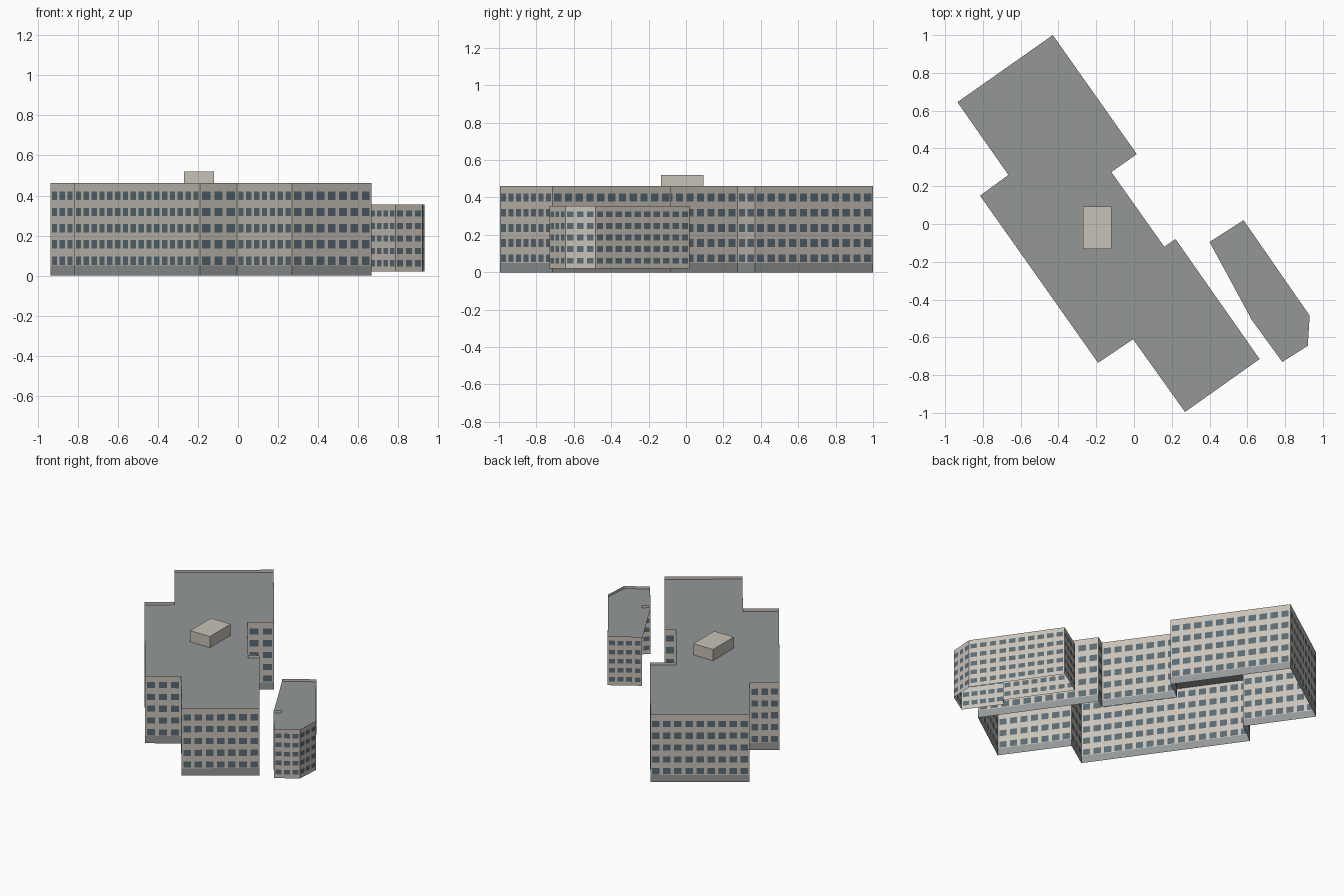
import bpy
import bmesh
from mathutils import Vector

cube = bpy.data.objects.get("Cube")
if cube:
    bpy.data.objects.remove(cube, do_unlink=True)


def srgb(r, g, b):
    return tuple((c / 255) ** 2.2 for c in (r, g, b)) + (1.0,)


def material(name, colour):
    mat = bpy.data.materials.new(name)
    mat.use_nodes = True
    mat.diffuse_color = colour
    bsdf = next(n for n in mat.node_tree.nodes if n.type == 'BSDF_PRINCIPLED')
    bsdf.inputs["Base Color"].default_value = colour
    bsdf.inputs["Roughness"].default_value = 0.8
    return mat


WALL, GLASS, GREY = 0, 1, 2
MATS = [material("warm_wall", srgb(199, 193, 182)),
        material("blue_grey_glass", srgb(88, 106, 116)),
        material("roof_grey", srgb(147, 150, 150))]


def finish(name, bm):
    bmesh.ops.remove_doubles(bm, verts=bm.verts, dist=0.0001)
    mesh = bpy.data.meshes.new(name)
    bm.to_mesh(mesh)
    bm.free()
    for mat in MATS:
        mesh.materials.append(mat)
    obj = bpy.data.objects.new(name, mesh)
    bpy.context.collection.objects.link(obj)
    return obj


def walls(name, outline, bottom, top, plinth, rows, row_height, pitch, fill=0.68):
    """Wall sheets around an outline, cut into bands and window bays."""
    bm = bmesh.new()
    # horizontal cuts: (z0, z1, kind)
    bands, z = [], bottom
    if plinth > bottom:
        bands.append((bottom, plinth, GREY))
        z = plinth
    for centre in rows:
        low, high = centre - row_height / 2, centre + row_height / 2
        bands += [(z, low, WALL), (low, high, GLASS)]
        z = high
    bands.append((z, top, WALL))

    for i, start in enumerate(outline):
        a, b = Vector(start), Vector(outline[(i + 1) % len(outline)])
        length = (b - a).length
        count = max(1, round(length / pitch))
        # vertical cuts along the wall
        cuts = [0.0]
        for k in range(count):
            cuts += [(k + 0.5 - fill / 2) / count, (k + 0.5 + fill / 2) / count]
        cuts.append(1.0)
        for z0, z1, kind in bands:
            spans = list(zip(cuts, cuts[1:])) if kind == GLASS else [(0.0, 1.0)]
            for k, (s, t) in enumerate(spans):
                p, q = a.lerp(b, s), a.lerp(b, t)
                face = bm.faces.new([bm.verts.new((p.x, p.y, z0)), bm.verts.new((q.x, q.y, z0)),
                                     bm.verts.new((q.x, q.y, z1)), bm.verts.new((p.x, p.y, z1))])
                face.material_index = kind if kind != GLASS or k % 2 else WALL
    return finish(name, bm)


def flat_roof(name, outline, z):
    bm = bmesh.new()
    face = bm.faces.new([bm.verts.new((x, y, z)) for x, y in outline])
    face.material_index = GREY
    bmesh.ops.triangulate(bm, faces=[face])
    return finish(name, bm)


# Footprints, counter-clockwise
main_outline = [(-0.43, 1.0), (-0.935, 0.645), (-0.665, 0.26), (-0.815, 0.15),
                (-0.19, -0.735), (-0.005, -0.61), (0.27, -0.995), (0.665, -0.715),
                (0.22, -0.08), (0.16, -0.12), (-0.12, 0.275), (0.015, 0.37)]
annex_outline = [(0.58, 0.02), (0.40, -0.095), (0.665, -0.475), (0.625, -0.51),
                 (0.785, -0.73), (0.92, -0.645), (0.93, -0.485)]

# Main block with grey plinth and a low parapet above the roof
walls("main_walls", main_outline, 0.0, 0.462, 0.05,
      [0.075 + 0.081 * i for i in range(5)], 0.042, 0.069)
flat_roof("main_roof", main_outline, 0.442)

# Lower annex
walls("annex_walls", annex_outline, 0.02, 0.355, 0.02,
      [0.062 + 0.062 * i for i in range(5)], 0.031, 0.06)
flat_roof("annex_roof", annex_outline, 0.338)

# Rooftop plant room
bm = bmesh.new()
bmesh.ops.create_cube(bm, size=1.0)
bmesh.ops.scale(bm, vec=(0.15, 0.225, 0.077), verts=bm.verts)
bmesh.ops.translate(bm, vec=(-0.195, -0.02, 0.4815), verts=bm.verts)
finish("plant_room", bm)
